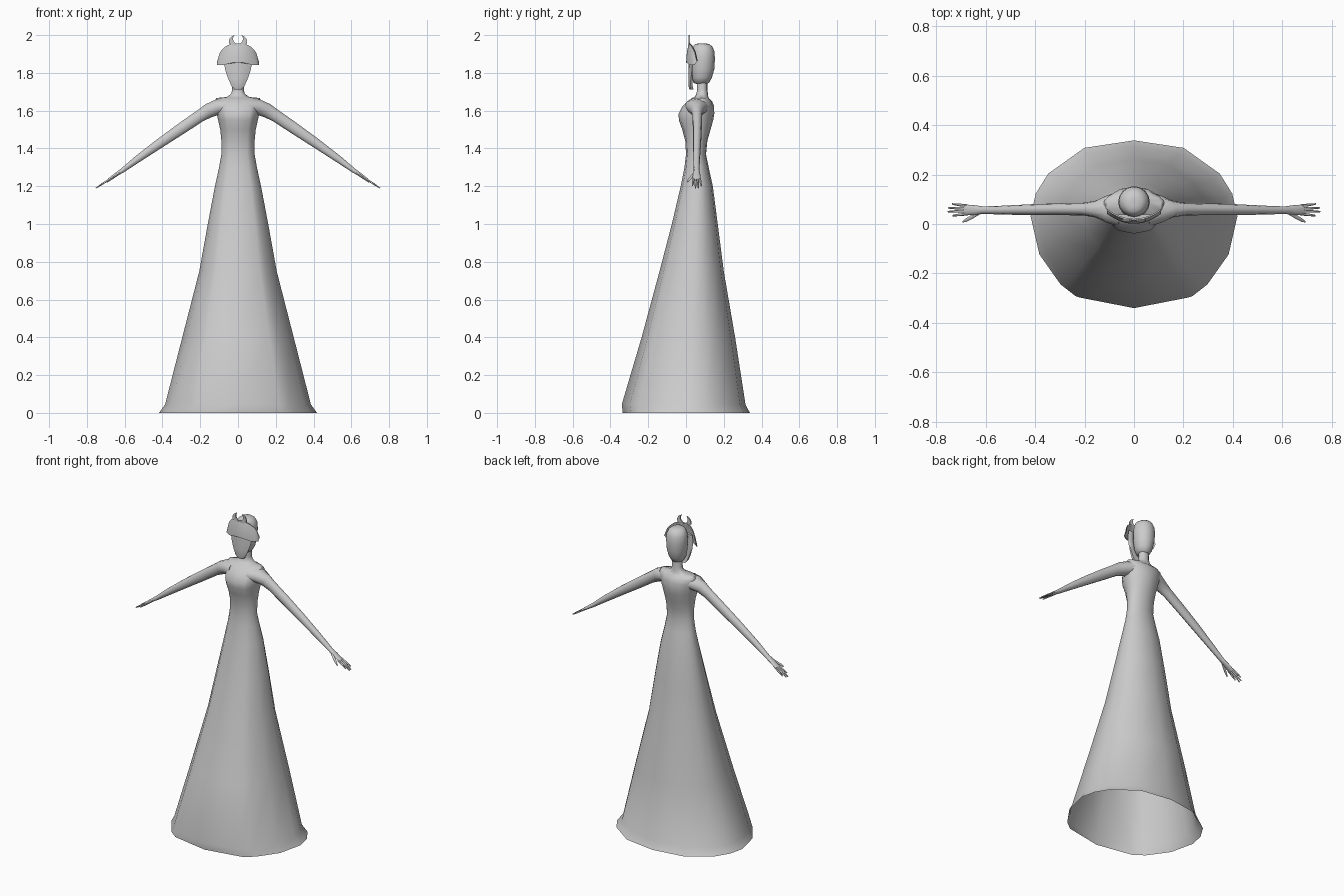
import bpy, bmesh, math
from mathutils import Vector

if "Cube" in bpy.data.objects:
    bpy.data.objects.remove(bpy.data.objects["Cube"])

grey = bpy.data.materials.new("plain grey")
grey.diffuse_color = (0.6, 0.6, 0.6, 1)
grey.use_nodes = True
grey.node_tree.nodes["Principled BSDF"].inputs["Base Color"].default_value = grey.diffuse_color


def make(name, rings, cap_start=True, cap_end=True, closed=True, angle=50, fix=True):
    """Skin a list of equal-length point rings into a smooth-shaded object."""
    bm = bmesh.new()
    rows = [[bm.verts.new(p) for p in r] for r in rings]
    n = len(rows[0])
    for a, b in zip(rows, rows[1:]):
        for i in range(n if closed else n - 1):
            j = (i + 1) % n
            bm.faces.new((a[i], a[j], b[j], b[i]))
    if closed and cap_start:
        bm.faces.new(rows[0][::-1])
    if closed and cap_end:
        bm.faces.new(rows[-1])
    if fix:
        bmesh.ops.recalc_face_normals(bm, faces=bm.faces)
    me = bpy.data.meshes.new(name)
    bm.to_mesh(me)
    bm.free()
    me.materials.append(grey)
    ob = bpy.data.objects.new(name, me)
    bpy.context.collection.objects.link(ob)
    bpy.ops.object.select_all(action='DESELECT')
    ob.select_set(True)
    bpy.context.view_layer.objects.active = ob
    bpy.ops.object.shade_smooth_by_angle(angle=math.radians(angle))
    return ob


# Gown, torso and neck: one outline scaled up the body
half = [(0, -1), (.565, -.87), (.71, -.73), (.915, -.37), (1, .09),
        (.95, .36), (.83, .6), (.48, .91), (0, 1)]
outline = half + [(-x, y) for x, y in half[-2:0:-1]]


def body_ring(z, w, front, back):
    c, d = (front + back) / 2, (back - front) / 2
    return [(x * w, c + y * d, z) for x, y in outline]


# height, half width, front, back
body = [(0, .418, -.335, .338), (.045, .386, -.34, .315), (.4, .295, -.235, .26),
        (.75, .205, -.14, .2), (1.0, .16, -.075, .168), (1.2, .122, -.028, .142),
        (1.3, .1, -.008, .12), (1.37, .088, 0, .106), (1.44, .088, -.004, .113),
        (1.5, .094, -.02, .13), (1.55, .105, -.038, .144), (1.585, .113, -.039, .15),
        (1.625, .12, -.018, .148), (1.65, .125, .008, .138), (1.667, .115, .032, .12),
        (1.672, .06, .045, .118), (1.69, .036, .056, .116), (1.71, .031, .058, .113),
        (1.77, .03, .056, .113)]
make("gown_and_torso", [body_ring(*r) for r in body], cap_start=False)


# Head: rounded box shape
def oval(z, w, front, back, n=16):
    c, d = (front + back) / 2, (back - front) / 2
    return [(w * math.cos(2 * math.pi * i / n), c + d * math.sin(2 * math.pi * i / n), z)
            for i in range(n)]


head = [(1.742, .02, .055, .11), (1.747, .035, .04, .122), (1.775, .051, .03, .137),
        (1.82, .06, .026, .15), (1.875, .064, .026, .153), (1.915, .061, .03, .15),
        (1.94, .05, .037, .139), (1.953, .032, .05, .122), (1.956, .012, .07, .1)]
make("head", [oval(*r) for r in head], angle=60)


# Face plate: tapered shield, curved across; height, half width, middle y
face = [(1.713, .02, .018), (1.73, .034, .013), (1.77, .052, .012),
        (1.81, .066, .013), (1.85, .074, .014), (1.9, .07, .016)]
steps = [-1, -.7, -.35, 0, .35, .7, 1]


def face_row(z, w, y):
    front = [(w * s, y + .02 * s * s * w / .074, z) for s in steps]
    rear = [(x * .95, y + .022, z) for x, y0, z in reversed(front)]
    return front + rear


make("face_plate", [face_row(*r) for r in face])


# Visor: thin arched sheet wrapped round the forehead
def visor_row(t, back):
    rows = []
    for i in range(17):
        s = -1 + i / 8
        x = .11 * s
        top = 1.862 + .094 * max(0, 1 - abs(s) ** 2.6) ** .6
        low = 1.842 + .014 * max(0, 1 - (s / .65) ** 2)
        z = low + (top - low) * t
        rows.append((x, .001 + .041 * s * s + .014 * t * t + back, z))
    return rows


ts = [0, .3, .6, .85, 1]
make("visor", [visor_row(t, 0) + visor_row(t, .006)[::-1] for t in ts])

# Crown prongs: paired curved horns on top of the visor
horn = [(.012, 1.945, .016), (.028, 1.955, .018), (.036, 1.967, .013),
        (.036, 1.98, .009), (.03, 1.991, .006), (.02, 2.0, .001)]
for side, label in ((1, "left"), (-1, "right")):
    rings = []
    for x, z, r in horn:
        rings.append([(side * (x - r), .013, z), (side * (x + r), .013, z),
                      (side * (x + r), .021, z), (side * (x - r), .021, z)])
    make(label + "_crown_prong", rings, angle=30)


def limb(name, path, n=10):
    """Tube along a path of (x, y, z, half depth, half thickness)."""
    pts = [Vector(p[:3]) for p in path]
    rings = []
    for k, p in enumerate(path):
        t = (pts[min(k + 1, len(pts) - 1)] - pts[max(k - 1, 0)]).normalized()
        up = Vector((0, 1, 0)).cross(t).normalized()
        across = t.cross(up)
        rings.append([pts[k] + across * p[3] * math.cos(2 * math.pi * i / n)
                      + up * p[4] * math.sin(2 * math.pi * i / n) for i in range(n)])
    return make(name, rings, angle=60)


# Arms with flat hands, four fingers and a thumb on each side
arm = [(.06, .06, 1.622, .07, .042), (.11, .06, 1.618, .055, .043),
       (.155, .06, 1.6, .034, .04), (.2, .06, 1.573, .026, .034), (.29, .06, 1.512, .024, .032),
       (.41, .058, 1.43, .022, .027), (.53, .056, 1.345, .018, .02),
       (.61, .056, 1.285, .015, .013), (.645, .056, 1.262, .02, .01),
       (.685, .057, 1.234, .022, .007)]
fingers = [(.04, .034, .733), (.052, .05, .752), (.063, .065, .75), (.074, .081, .735)]
for side, label in ((1, "left"), (-1, "right")):
    limb(label + "_arm", [(side * p[0],) + p[1:] for p in arm])
    for k, (y0, y1, x1) in enumerate(fingers):
        z1 = 1.234 - (x1 - .685) * .66
        limb(f"{label}_finger_{k + 1}",
             [(side * .675, y0, 1.24, .0055, .0055),
              (side * (.68 + x1) / 2, (y0 + y1) / 2, (1.238 + z1) / 2, .0055, .0055),
              (side * x1, y1, z1, .003, .003)], n=6)
    limb(label + "_thumb",
         [(side * .63, .045, 1.268, .009, .008), (side * .66, .026, 1.246, .008, .006),
          (side * .678, .016, 1.234, .007, .005), (side * .692, .009, 1.222, .003, .003)], n=6)
